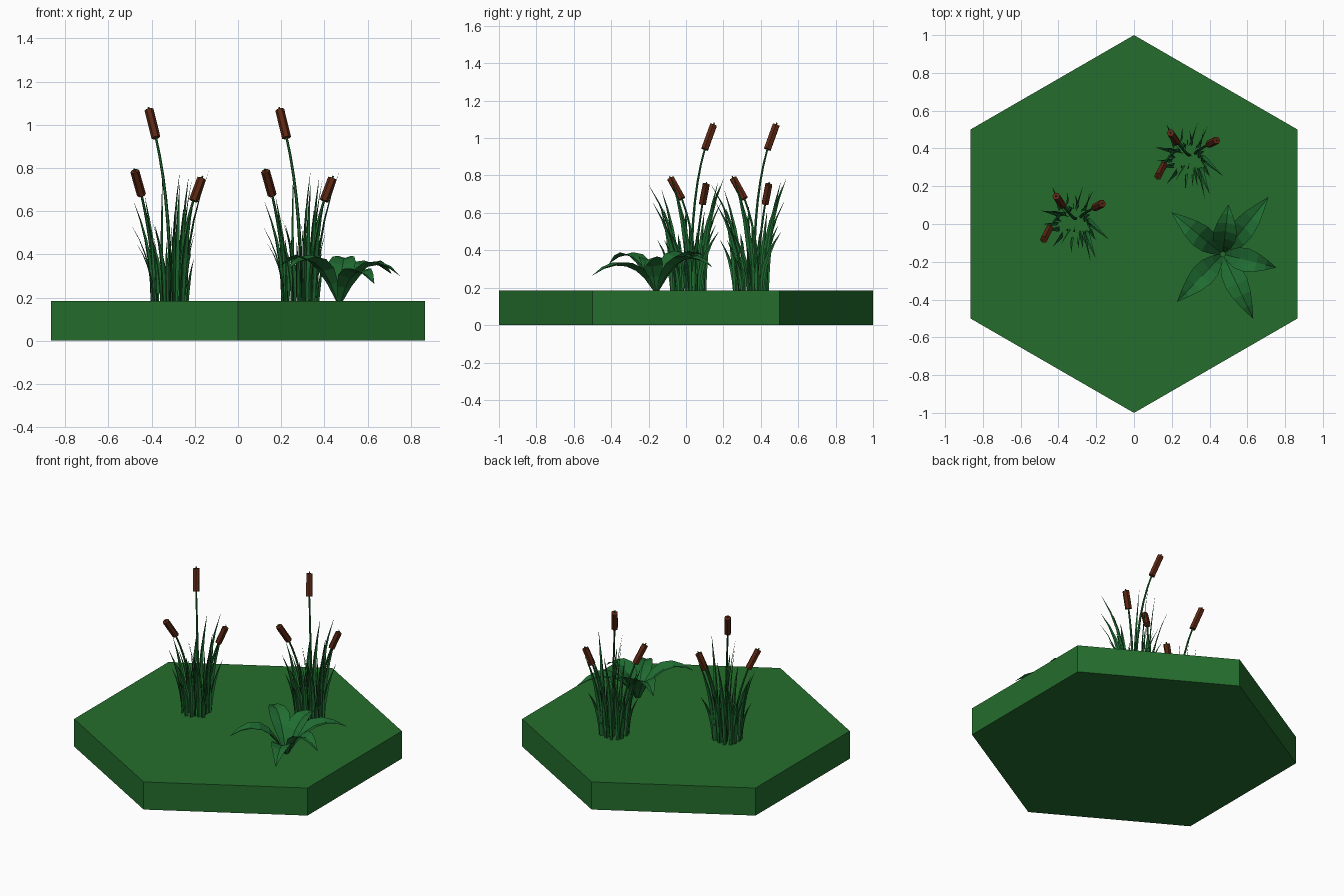
import bpy, bmesh, math, random
from mathutils import Vector

if "Cube" in bpy.data.objects:
    bpy.data.objects.remove(bpy.data.objects["Cube"])

random.seed(7)
GROUND = 0.185


def material(name, rgb):
    m = bpy.data.materials.new(name)
    m.diffuse_color = (*rgb, 1)
    m.use_nodes = True
    m.node_tree.nodes["Principled BSDF"].inputs["Base Color"].default_value = m.diffuse_color
    return m


GRASS = material("ground green", (0.018, 0.155, 0.026))
LEAF = material("leaf green", (0.014, 0.150, 0.031))
BROWN = material("cattail brown", (0.105, 0.020, 0.006))


def bezier(p0, p1, p2, n):
    p0, p1, p2 = Vector(p0), Vector(p1), Vector(p2)
    return [p0 * (1 - t) ** 2 + p1 * 2 * t * (1 - t) + p2 * t * t
            for t in [i / n for i in range(n + 1)]]


def ribbon(bm, path, widths, fold, side, cols=2):
    """Folded leaf strip along a path, its edges lifted by fold * width."""
    rows = []
    for i, p in enumerate(path):
        tan = (path[min(i + 1, len(path) - 1)] - path[max(i - 1, 0)]).normalized()
        s = (side - tan * side.dot(tan)).normalized()
        up = s.cross(tan)
        w = widths[i]
        us = [2 * c / cols - 1 for c in range(cols + 1)]
        rows.append([bm.verts.new(p + s * u * w / 2 + up * abs(u) * w * fold) for u in us])
    for a, b in zip(rows, rows[1:]):
        for c in range(cols):
            bm.faces.new((a[c], a[c + 1], b[c + 1], b[c]))


def tube(bm, path, radii, sides=6):
    """Closed tube swept along a path."""
    rings = []
    for i, p in enumerate(path):
        tan = (path[min(i + 1, len(path) - 1)] - path[max(i - 1, 0)]).normalized()
        x = Vector((0, 1, 0)).cross(tan).normalized()
        y = tan.cross(x)
        rings.append([bm.verts.new(p + (x * math.cos(a) + y * math.sin(a)) * radii[i])
                      for a in [math.tau * k / sides for k in range(sides)]])
    for a, b in zip(rings, rings[1:]):
        for k in range(sides):
            j = (k + 1) % sides
            bm.faces.new((a[k], a[j], b[j], b[k]))
    bm.faces.new(rings[0][::-1])
    bm.faces.new(rings[-1])


def finish(bm, name, mat):
    me = bpy.data.meshes.new(name)
    bm.to_mesh(me)
    bm.free()
    me.materials.append(mat)
    ob = bpy.data.objects.new(name, me)
    bpy.context.collection.objects.link(ob)
    return ob


# Hexagonal ground tile
bpy.ops.mesh.primitive_cylinder_add(vertices=6, radius=1, depth=GROUND, location=(0, 0, GROUND / 2))
tile = bpy.context.object
tile.name = "ground_tile"
tile.data.materials.append(GRASS)

# Grass blades: base x, y and tip x, y, z of the longest ones
blades = [
    (-0.25, 0.02, -0.135, -0.08, 0.785), (-0.27, -0.04, -0.23, -0.20, 0.75),
    (-0.31, 0.09, -0.27, 0.20, 0.78), (-0.36, 0.10, -0.35, 0.17, 0.76),
    (-0.40, 0.05, -0.49, 0.07, 0.53), (-0.39, 0.08, -0.43, 0.19, 0.66),
    (-0.27, 0.08, -0.215, 0.18, 0.74), (-0.29, -0.05, -0.27, -0.13, 0.72),
    (-0.38, -0.05, -0.43, -0.12, 0.62), (-0.25, 0.00, -0.20, -0.09, 0.50),
]
for k in range(24):  # shorter filling blades
    a = k * 2.4
    r = 0.10 * math.sqrt(random.uniform(0.15, 1))
    bx, by = -0.32 + r * math.cos(a), 0.02 + r * math.sin(a)
    h = random.uniform(0.18, 0.47)
    lean = random.uniform(0.02, 0.16) * h / 0.4
    a += random.uniform(-0.6, 0.6)
    blades.append((bx, by, bx + lean * math.cos(a) * 0.7, by + lean * math.sin(a), GROUND + h))

bm = bmesh.new()
for bx, by, tx, ty, tz in blades:
    path = bezier((bx, by, GROUND - 0.005), (bx, by, GROUND + (tz - GROUND) * 0.55), (tx, ty, tz), 5)
    a = math.pi / 2 + random.uniform(-0.8, 0.8)
    w = random.uniform(0.026, 0.036)
    ribbon(bm, path, [w * f for f in (0.7, 0.95, 1, 0.75, 0.4, 0.04)], 0.2,
           Vector((math.cos(a), math.sin(a), 0)))
grass = finish(bm, "reed_blades", LEAF)

# Cattail stems and heads: stem base, bend, top and the head's end
stalks = [
    ((-0.31, 0.03, 0.18), (-0.315, 0.02, 0.66), (-0.38, 0.10, 0.94), (-0.412, 0.147, 1.07)),
    ((-0.38, 0.05, 0.18), (-0.395, 0.06, 0.45), (-0.447, -0.022, 0.675), (-0.478, -0.083, 0.785)),
    ((-0.28, 0.04, 0.18), (-0.27, 0.055, 0.45), (-0.207, 0.088, 0.648), (-0.168, 0.108, 0.752)),
]
stems, heads = bmesh.new(), bmesh.new()
for p0, p1, p2, p3 in stalks:
    axis = Vector(p3) - Vector(p2)
    tube(stems, bezier(p0, p1, p2, 7) + [Vector(p3) + axis.normalized() * 0.012],
         [0.009 - 0.0005 * i for i in range(8)] + [0.004])
    tube(heads, [Vector(p2), Vector(p3)], [0.021, 0.021])
clump = [grass, finish(stems, "cattail_stems", LEAF), finish(heads, "cattail_heads", BROWN)]

# Second identical clump
for ob in clump:
    twin = ob.copy()
    twin.name = ob.name + "_second"
    twin.location = (0.605, 0.335, 0)
    bpy.context.collection.objects.link(twin)

# Broad-leaved plant: leaf tip x, y, z and bend height above the ground
leaves = [
    (0.71, 0.14, 0.31, 0.26), (0.75, -0.23, 0.30, 0.26), (0.63, -0.50, 0.265, 0.22),
    (0.23, -0.41, 0.33, 0.28), (0.20, 0.06, 0.35, 0.28), (0.50, 0.10, 0.375, 0.24),
]
bm = bmesh.new()
for x, y, z, bend in leaves:
    c = Vector((0.47, -0.16, GROUND - 0.005))
    d = Vector((x, y, 0)) - Vector((c.x, c.y, 0))
    mid = c + d * 0.42
    mid.z = GROUND + bend
    start = c + d.normalized() * 0.012
    path = bezier(start, mid, (x, y, z), 6)
    side = Vector((d.y, -d.x, 0)).normalized()
    ribbon(bm, path, [0.025, 0.075, 0.115, 0.125, 0.10, 0.055, 0.003], 0.16, side, 4)
finish(bm, "broad_leaf_plant", LEAF)
